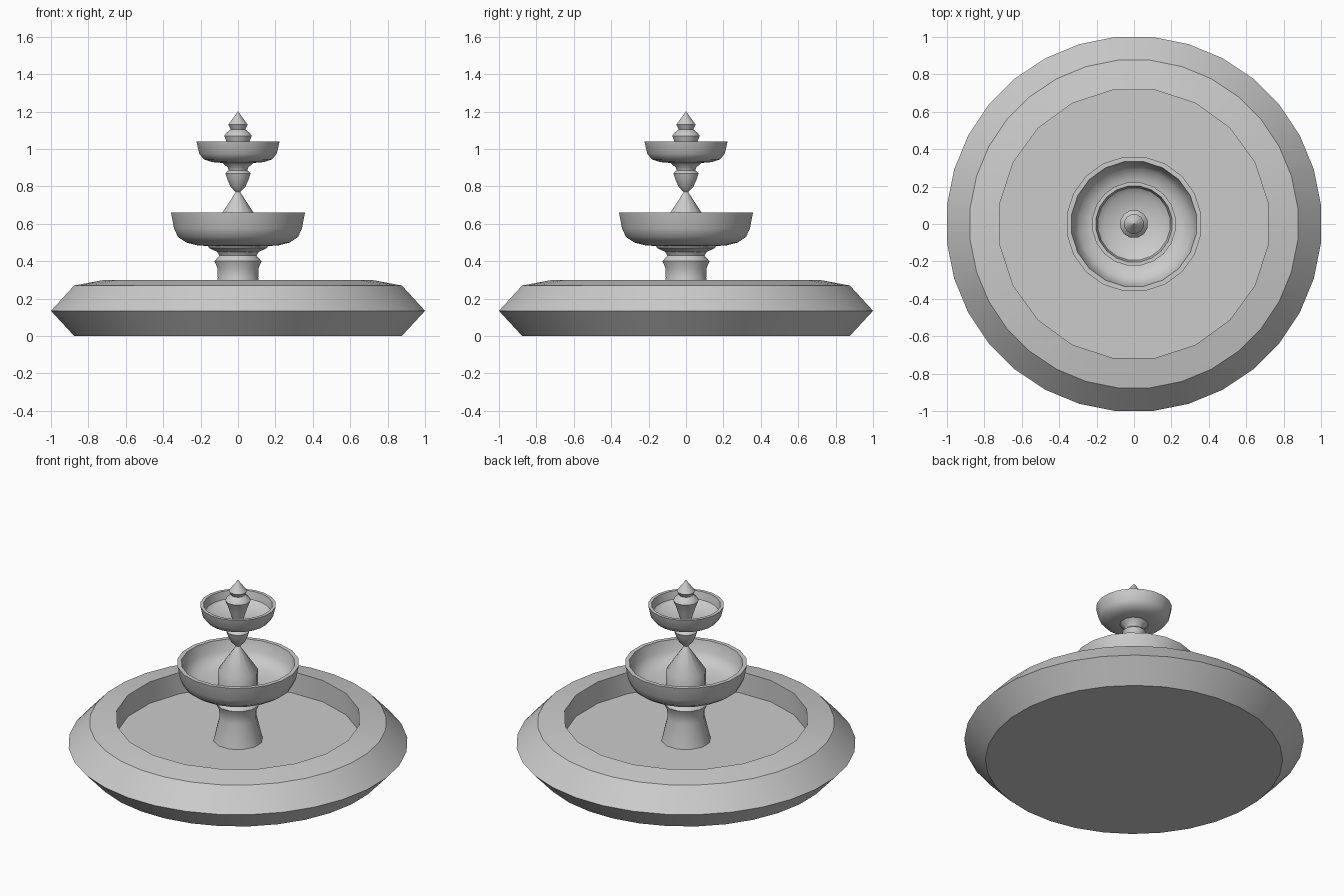
import bpy, bmesh, math

if "Cube" in bpy.data.objects:
    bpy.data.objects.remove(bpy.data.objects["Cube"])


def lathe(name, rings, angle=35):
    """Stack rings of (radius, height, sides), bridge neighbours, cap both ends."""
    bm = bmesh.new()
    loops = []
    for r, z, n in rings:
        vs = []
        for i in range(n):
            a = math.pi / n + i * math.tau / n
            vs.append(bm.verts.new((r * math.cos(a), r * math.sin(a), z)))
        loops.append([bm.edges.new((vs[i], vs[(i + 1) % n])) for i in range(n)])
    for lower, upper in zip(loops, loops[1:]):
        bmesh.ops.bridge_loops(bm, edges=lower + upper)
    for loop in (loops[0], loops[-1]):
        bmesh.ops.contextual_create(bm, geom=loop)
    bmesh.ops.remove_doubles(bm, verts=bm.verts, dist=1e-5)
    bmesh.ops.recalc_face_normals(bm, faces=bm.faces)
    mesh = bpy.data.meshes.new(name)
    bm.to_mesh(mesh)
    bm.free()
    ob = bpy.data.objects.new(name, mesh)
    bpy.context.collection.objects.link(ob)
    bpy.ops.object.select_all(action='DESELECT')
    ob.select_set(True)
    bpy.context.view_layer.objects.active = ob
    bpy.ops.object.shade_smooth_by_angle(angle=math.radians(angle))
    return ob


def turned(name, profile, sides, angle=35):
    return lathe(name, [(r, z, sides) for r, z in profile], angle)


# Ground basin: 32-sided outside, 20-sided pool with a flat floor
lathe("basin", [(0.88, 0, 32), (1.005, 0.135, 32), (0.88, 0.27, 32),
                (0.725, 0.30, 20), (0.725, 0.16, 20)])

# Lower pedestal with its flared collar
turned("pedestal", [(0.15, 0.15), (0.112, 0.31), (0.113, 0.36), (0.13, 0.40),
                    (0.103, 0.43), (0.115, 0.45), (0.16, 0.47), (0.17, 0.49)], 12)

# Large bowl
turned("large_bowl", [(0.15, 0.48), (0.22, 0.485), (0.28, 0.50), (0.325, 0.53),
                      (0.346, 0.575), (0.363, 0.66), (0.337, 0.66), (0.322, 0.59),
                      (0.295, 0.55), (0.24, 0.525), (0.12, 0.515)], 20)

# Column rising out of the large bowl, ending in a cone
turned("middle_column", [(0.12, 0.50), (0.12, 0.61), (0.012, 0.77)], 12)

# Baluster supporting the small bowl
turned("baluster", [(0.012, 0.77), (0.042, 0.80), (0.06, 0.84), (0.07, 0.87),
                    (0.052, 0.885), (0.056, 0.90), (0.085, 0.925), (0.085, 0.935)], 12)

# Small bowl
turned("small_bowl", [(0.08, 0.925), (0.14, 0.93), (0.185, 0.945), (0.21, 0.975),
                      (0.225, 1.04), (0.205, 1.04), (0.195, 0.99), (0.165, 0.965),
                      (0.06, 0.95)], 20)

# Finial: stem, disc and pointed cap
turned("finial", [(0.03, 0.94), (0.05, 1.00), (0.056, 1.02), (0.064, 1.04),
                  (0.076, 1.07), (0.066, 1.085), (0.04, 1.105), (0.054, 1.13),
                  (0.001, 1.20)], 12, 45)
